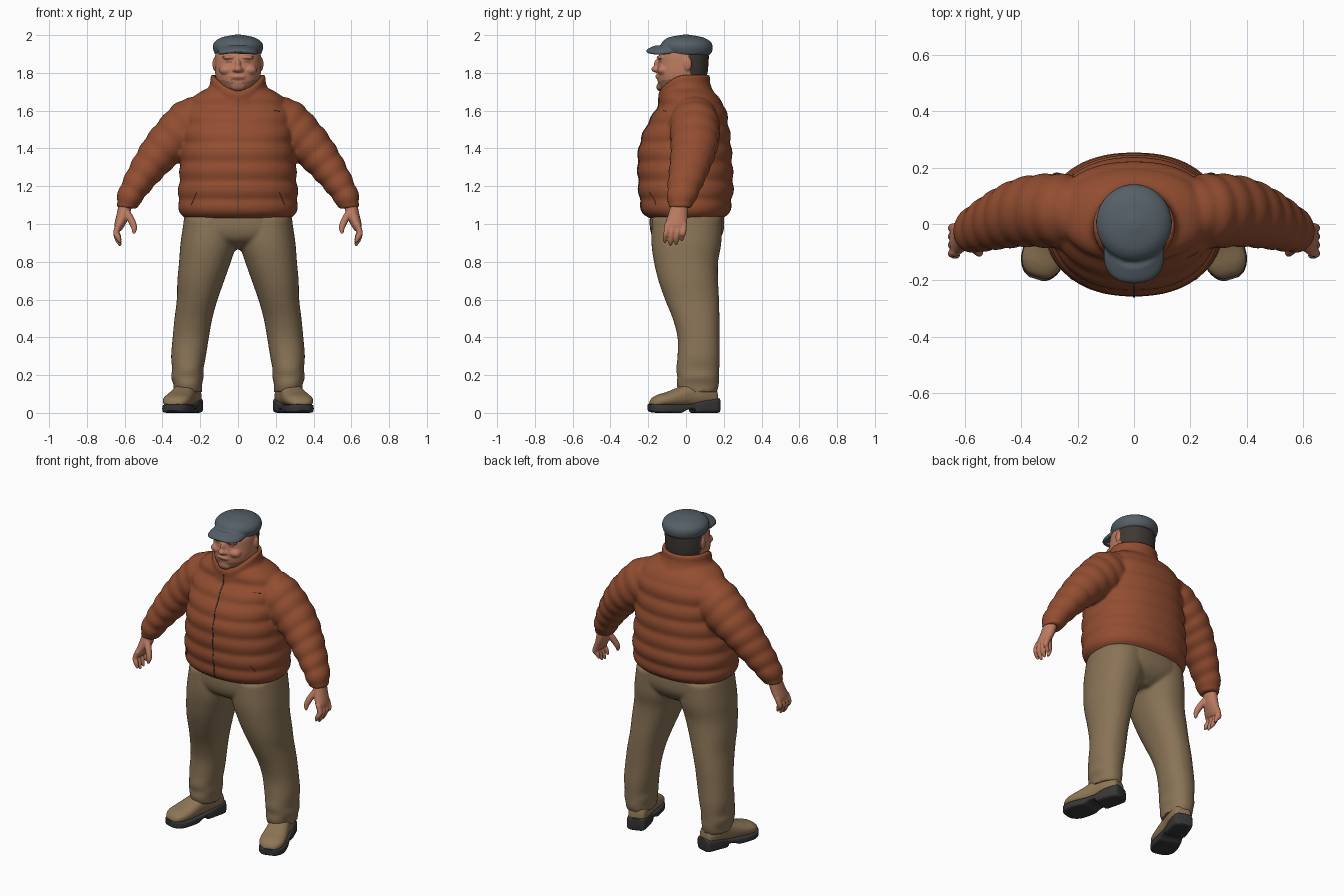
import bpy, bmesh, math
from mathutils import Vector, Matrix

cube = bpy.data.objects.get("Cube")
if cube:
    bpy.data.objects.remove(cube)


def material(name, r, g, b):
    m = bpy.data.materials.new(name)
    m.use_nodes = True
    m.diffuse_color = (r, g, b, 1)
    bsdf = m.node_tree.nodes["Principled BSDF"]
    bsdf.inputs["Base Color"].default_value = (r, g, b, 1)
    bsdf.inputs["Roughness"].default_value = 0.8
    return m


RUST = material("rust jacket", .29, .075, .03)
KHAKI = material("khaki trousers", .25, .172, .093)
TAN = material("tan boot", .27, .18, .09)
RUBBER = material("dark rubber", .04, .038, .038)
SKIN = material("skin", .5, .2, .12)
STUBBLE = material("stubble", .29, .125, .08)
HAIR = material("dark hair", .05, .04, .035)
SLATE = material("slate cap", .09, .115, .135)
ZIP = material("zip grey", .09, .06, .05)


def dense(rows, steps):
    """Catmull-Rom interpolation of ring rows."""
    out, last = [], len(rows) - 1
    for i in range(last):
        quad = [rows[max(0, min(last, i + k))] for k in (-1, 0, 1, 2)]
        for s in range(steps):
            t = s / steps
            out.append([b + t * (c - a) / 2 + t * t * (a - 2.5 * b + 2 * c - d / 2)
                        + t ** 3 * (1.5 * (b - c) + (d - a) / 2)
                        for a, b, c, d in zip(*quad)])
    return out + [list(rows[-1])]


def loft(bm, rows, steps=6, sides=40, power=2.0, flat=False, warp=None, puff=0, pitch=.1):
    """Skin rings of (x, y, z, radius across, radius along y); puff adds quilting."""
    rows = dense(rows, steps)
    rings, travelled = [], 0
    for i, (x, y, z, ru, rv) in enumerate(rows):
        c = Vector((x, y, z))
        a = Vector(rows[max(0, i - 1)][:3])
        b = Vector(rows[min(len(rows) - 1, i + 1)][:3])
        travelled += (c - a).length
        u = Vector((1, 0, 0)) if flat else (b - a).cross(Vector((0, 1, 0))).normalized()
        swell = puff * (abs(math.sin(math.pi * travelled / pitch)) - .6)
        ring = []
        for k in range(sides):
            ang = math.tau * k / sides
            cu, sv = math.cos(ang), math.sin(ang)
            p = c + u * math.copysign(abs(cu) ** (2 / power), cu) * max(ru + swell, .002)
            p.y += math.copysign(abs(sv) ** (2 / power), sv) * max(rv + swell, .002)
            ring.append(bm.verts.new(warp(p) if warp else p))
        rings.append(ring)
    for lo, hi in zip(rings, rings[1:]):
        for k in range(sides):
            j = (k + 1) % sides
            bm.faces.new((lo[k], lo[j], hi[j], hi[k]))
    bm.faces.new(rings[0])
    bm.faces.new(rings[-1])


def blob(bm, centre, radii):
    bmesh.ops.create_uvsphere(bm, u_segments=20, v_segments=12, radius=1,
                              matrix=Matrix.Translation(centre) @ Matrix.Diagonal((*radii, 1)))


def finish(bm, name, mats, voxel=0, smooth=0, mirror=False, rule=None, angle=60):
    """Make the object, fuse its parts and colour its faces."""
    bmesh.ops.recalc_face_normals(bm, faces=bm.faces)
    me = bpy.data.meshes.new(name)
    bm.to_mesh(me)
    bm.free()
    ob = bpy.data.objects.new(name, me)
    bpy.context.collection.objects.link(ob)
    if mirror:
        m = ob.modifiers.new("mirror", "MIRROR")
        m.use_mirror_merge = False
    if voxel:
        m = ob.modifiers.new("fuse", "REMESH")
        m.mode, m.voxel_size = "VOXEL", voxel
    if smooth:
        m = ob.modifiers.new("soften", "SMOOTH")
        m.factor, m.iterations = .5, smooth
    ev = ob.evaluated_get(bpy.context.evaluated_depsgraph_get())
    ob.modifiers.clear() if not ob.modifiers else None
    done = bpy.data.meshes.new_from_object(ev)
    ob.modifiers.clear()
    ob.data = done
    done.name = name
    done.materials.clear()
    for mat in mats:
        done.materials.append(mat)
    for p in done.polygons:
        p.use_smooth = True
        p.material_index = rule(p.center) if rule else 0
    done.set_sharp_from_angle(angle=math.radians(angle))
    return ob


# Jacket: quilted body, sleeve and collar fused together
bm = bmesh.new()
loft(bm, [(0, 0, 1.03, .285, .2), (0, 0, 1.06, .306, .228), (0, 0, 1.12, .316, .242),
          (0, 0, 1.2, .313, .25), (0, -.005, 1.35, .302, .248), (0, 0, 1.45, .292, .236),
          (0, .015, 1.55, .287, .206), (0, .03, 1.62, .27, .176), (0, .02, 1.67, .235, .15),
          (0, .01, 1.71, .18, .125), (0, .01, 1.735, .12, .1)],
     steps=10, sides=72, power=2.25, flat=True, puff=.011, pitch=.1)


def dip_front(p):
    p.z -= 4.5 * max(0, -p.y) ** 2
    return p


loft(bm, [(0, 0, 1.69, .17, .15), (0, -.008, 1.745, .148, .136), (0, -.01, 1.785, .144, .136),
          (0, -.01, 1.785, .122, .114), (0, -.01, 1.7, .11, .1)],
     steps=4, flat=True, warp=dip_front)
SLEEVE = [(.15, .04, 1.6, .09, .1), (.24, .045, 1.535, .136, .13), (.375, .045, 1.42, .114, .125),
          (.475, .02, 1.3, .092, .108), (.56, -.015, 1.17, .07, .085),
          (.585, -.028, 1.105, .06, .068), (.588, -.03, 1.085, .052, .06)]
for side in (1, -1):
    loft(bm, [(side * r[0], *r[1:]) for r in SLEEVE], steps=12, puff=.008, pitch=.085)
jacket = finish(bm, "jacket", [RUST], voxel=.0095, smooth=4)


# Zips and pocket welts, laid on the jacket surface
def welt(name, start, end, width, mat):
    me = bpy.data.meshes.new(name)
    bm = bmesh.new()
    pairs = []
    for i in range(41):
        x, z = (a + (b - a) * i / 40 for a, b in zip(start, end))
        pairs.append([bm.verts.new((x + s * width / 2, -.5, z)) for s in (-1, 1)])
    for a, b in zip(pairs, pairs[1:]):
        bm.faces.new((a[0], a[1], b[1], b[0]))
    bm.to_mesh(me)
    bm.free()
    ob = bpy.data.objects.new(name, me)
    bpy.context.collection.objects.link(ob)
    me.materials.append(mat)
    m = ob.modifiers.new("lay", "SHRINKWRAP")
    m.target, m.wrap_method, m.use_project_y = jacket, "PROJECT", True
    m = ob.modifiers.new("thickness", "SOLIDIFY")
    m.thickness, m.offset = .006, 0


welt("front_zip", (0, 1.045), (0, 1.67), .007, ZIP)
welt("chest_zip", (.19, 1.6), (.225, 1.595), .006, ZIP)
for side, label in ((1, "left"), (-1, "right")):
    welt(label + "_pocket", (side * .22, 1.17), (side * .25, 1.1), .006, RUST)

# Trousers: hips and two tapering legs
bm = bmesh.new()
loft(bm, [(0, .02, .865, .05, .09), (0, .005, .91, .2, .165), (0, .005, .97, .285, .195),
          (0, .005, 1.06, .28, .196)], sides=56, power=2.4, flat=True)
LEG = [(.145, .005, 1.03, .14, .185), (.156, .002, .9, .148, .185), (.175, 0, .8, .137, .17),
       (.197, .012, .7, .124, .158), (.216, .032, .6, .108, .143), (.236, .053, .5, .1, .124),
       (.25, .066, .4, .096, .111), (.262, .067, .3, .092, .112), (.266, .062, .23, .083, .114),
       (.268, .064, .19, .086, .11), (.266, .062, .15, .076, .112), (.265, .065, .11, .076, .1)]
for side in (1, -1):
    loft(bm, [(side * r[0], *r[1:]) for r in LEG], power=2.2, flat=True)
finish(bm, "trousers", [KHAKI], voxel=.01, smooth=3)


# Boots: rings run heel to toe, then turn outward
def foot(p):
    q = Vector((p.y, -p.z, p.x))
    return Matrix.Rotation(.3, 3, "Z") @ q + Vector((.29, -.01, 0))


def foot_rows(spec):
    return [((lo + hi) / 2, 0, t, (hi - lo) / 2, w) for t, w, lo, hi in spec]


bm = bmesh.new()
loft(bm, foot_rows([(-.18, .03, .04, .09), (-.165, .05, .03, .14), (-.1, .062, .03, .17),
                    (-.03, .062, .03, .162), (.03, .068, .03, .136), (.09, .074, .03, .112),
                    (.14, .07, .03, .097), (.172, .05, .03, .08), (.186, .025, .035, .06)]),
     power=2.3, flat=True, warp=foot)
finish(bm, "boots", [TAN], mirror=True)
bm = bmesh.new()
loft(bm, foot_rows([(-.19, .035, .005, .075), (-.175, .056, 0, .078), (-.1, .064, 0, .07),
                    (-.05, .062, 0, .055), (-.04, .062, .018, .05), (0, .066, .015, .045),
                    (.03, .07, 0, .045), (.09, .077, 0, .045), (.14, .073, 0, .045),
                    (.178, .052, .004, .047), (.194, .026, .012, .047)]),
     power=5, flat=True, warp=foot, steps=4)
finish(bm, "soles", [RUBBER], mirror=True, angle=40)

# Hands: palm, four fingers and thumb
bm = bmesh.new()
loft(bm, [(.59, -.03, 1.13, .036, .042), (.608, -.043, 1.05, .034, .052),
          (.63, -.055, .99, .026, .058), (.635, -.055, .965, .016, .05)], sides=24)
for i, tip in enumerate((.9, .885, .89, .91)):
    y = -.1 + .03 * i
    loft(bm, [(.63, y, 1, .016, .015), (.645, y - .004, .955, .016, .015),
              (.635, y - .01, tip + .03, .015, .014), (.622, y - .012, tip, .007, .007)], sides=14)
loft(bm, [(.595, -.06, 1.07, .02, .025), (.565, -.085, 1.02, .019, .02),
          (.55, -.1, .98, .016, .016), (.552, -.108, .948, .007, .008)], sides=14)
finish(bm, "hands", [SKIN], voxel=.005, smooth=2, mirror=True)

# Head: skull, neck, nose, brow, cheeks and ears
bm = bmesh.new()
loft(bm, [(0, -.06, 1.695, .06, .06), (0, -.04, 1.72, .092, .1), (0, -.025, 1.76, .113, .126),
          (0, -.02, 1.8, .121, .134), (0, -.015, 1.85, .122, .134), (0, -.01, 1.9, .119, .13),
          (0, 0, 1.93, .1, .105), (0, 0, 1.95, .06, .06)], sides=48, power=2.2, flat=True)
loft(bm, [(0, .015, 1.6, .11, .1), (0, .005, 1.78, .1, .095)], flat=True)
blob(bm, (0, -.158, 1.82), (.023, .026, .018))
blob(bm, (0, -.15, 1.845), (.014, .02, .03))
blob(bm, (0, -.137, 1.725), (.04, .02, .022))
blob(bm, (0, -.148, 1.78), (.04, .014, .012))
for side in (1, -1):
    blob(bm, (side * .05, -.138, 1.882), (.036, .018, .01))
    blob(bm, (side * .06, -.118, 1.815), (.04, .034, .028))
    blob(bm, (side * .018, -.154, 1.815), (.013, .014, .011))
    blob(bm, (side * .123, .008, 1.847), (.012, .022, .036))


def head_colour(c):
    if c.y > .012 + .3 * max(0, 1.84 - c.z) and c.z > 1.785 and abs(c.x) < .1255:
        return 2
    eye = .032 < abs(c.x) < .066 and abs(c.z - 1.856) < .005
    mouth = abs(c.x) < .036 and abs(c.z - 1.764) < .004
    chin = c.z < 1.745 + .2 * abs(c.x)
    return 1 if c.y < -.05 and (eye or mouth or chin) else 0


finish(bm, "head", [SKIN, STUBBLE, HAIR], voxel=.005, smooth=3, rule=head_colour)

# Flat cap: soft crown and drooping peak
bm = bmesh.new()
loft(bm, [(0, .005, 1.895, .118, .12), (0, .005, 1.91, .127, .132), (0, .003, 1.94, .134, .138),
          (0, .003, 1.966, .122, .126), (0, 0, 1.988, .085, .09), (0, 0, 2.002, .02, .02)],
     sides=48, flat=True)


def droop(p):
    p.z += .1 * (p.y + .1) - 1.8 * p.x ** 2
    return p


loft(bm, [(0, -.105, 1.915, .095, .095), (0, -.105, 1.925, .108, .106),
          (0, -.1, 1.94, .102, .098), (0, -.085, 1.953, .08, .07)],
     sides=48, power=2.4, flat=True, warp=droop)
finish(bm, "flat_cap", [SLATE], voxel=.006, smooth=2)
